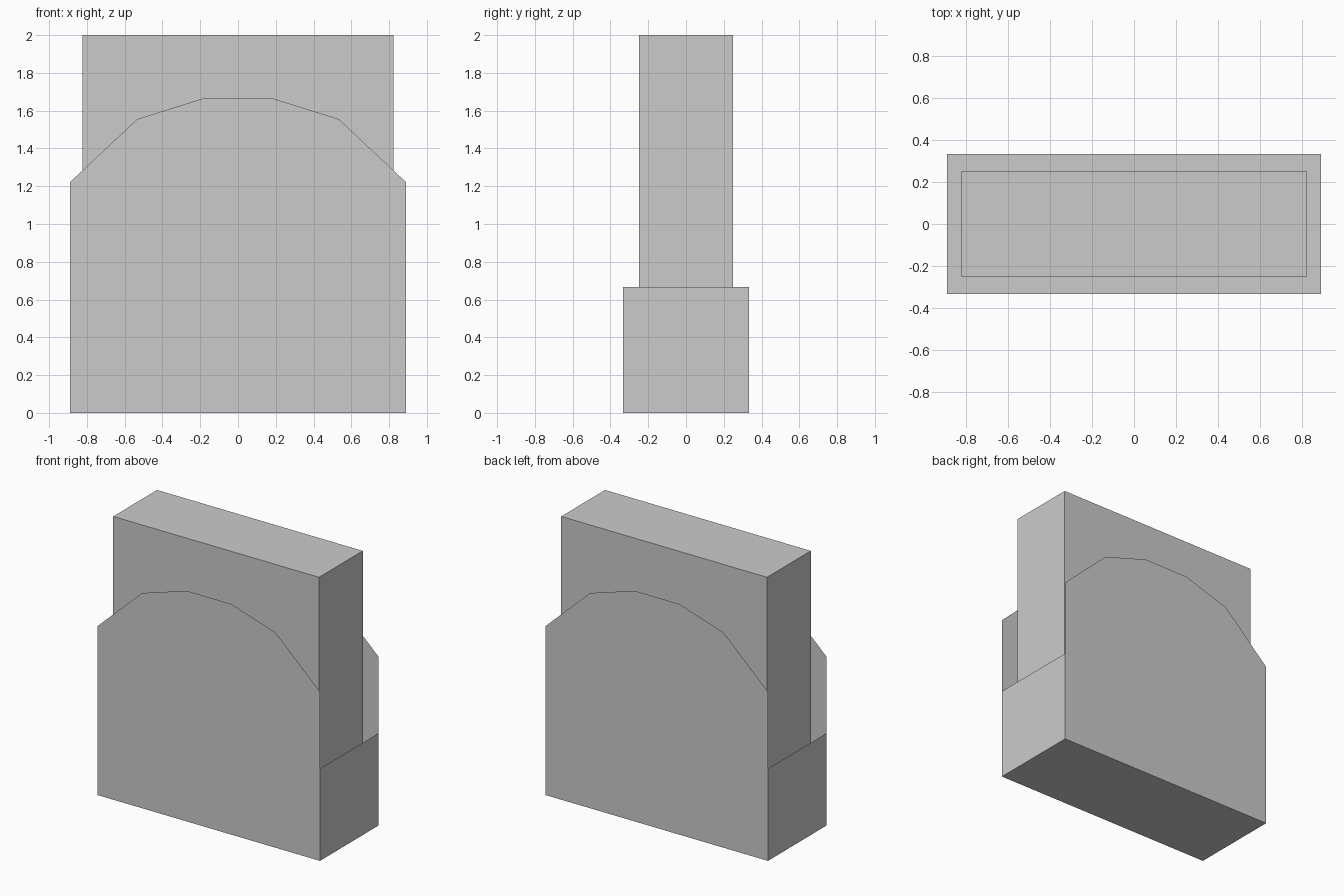
import bpy, bmesh

if "Cube" in bpy.data.objects:
    bpy.data.objects.remove(bpy.data.objects["Cube"])

W, D = 8 / 9, 1 / 3          # carton half width and half depth
SIDE_H = 2 / 3               # height of the low side walls


def finish(name, bm):
    mesh = bpy.data.meshes.new(name)
    bm.to_mesh(mesh)
    bm.free()
    obj = bpy.data.objects.new(name, mesh)
    bpy.context.collection.objects.link(obj)
    return obj


# Open carton: thin arched front and back, low sides, floor, no lid
half = [(W, 0), (W, SIDE_H), (W, 11 / 9), (0.533, 14 / 9), (0.178, 15 / 9)]
profile = half + [(-x, z) for x, z in reversed(half)]

bm = bmesh.new()
front = [bm.verts.new((x, -D, z)) for x, z in profile]
back = [bm.verts.new((x, D, z)) for x, z in profile]
bm.faces.new(front)
bm.faces.new(back[::-1])
for a, b in ((0, 1), (-2, -1), (-1, 0)):      # right side, left side, floor
    bm.faces.new((front[a], back[a], back[b], front[b]))
finish("carton", bm)

# Solid block standing inside the carton
Z0, Z1 = 0.02, 2.0
bm = bmesh.new()
bmesh.ops.create_cube(bm, size=1)
bmesh.ops.scale(bm, vec=(1.645, 0.5, Z1 - Z0), verts=bm.verts)
bmesh.ops.translate(bm, vec=(0, 0, (Z0 + Z1) / 2), verts=bm.verts)
finish("filling_block", bm)
